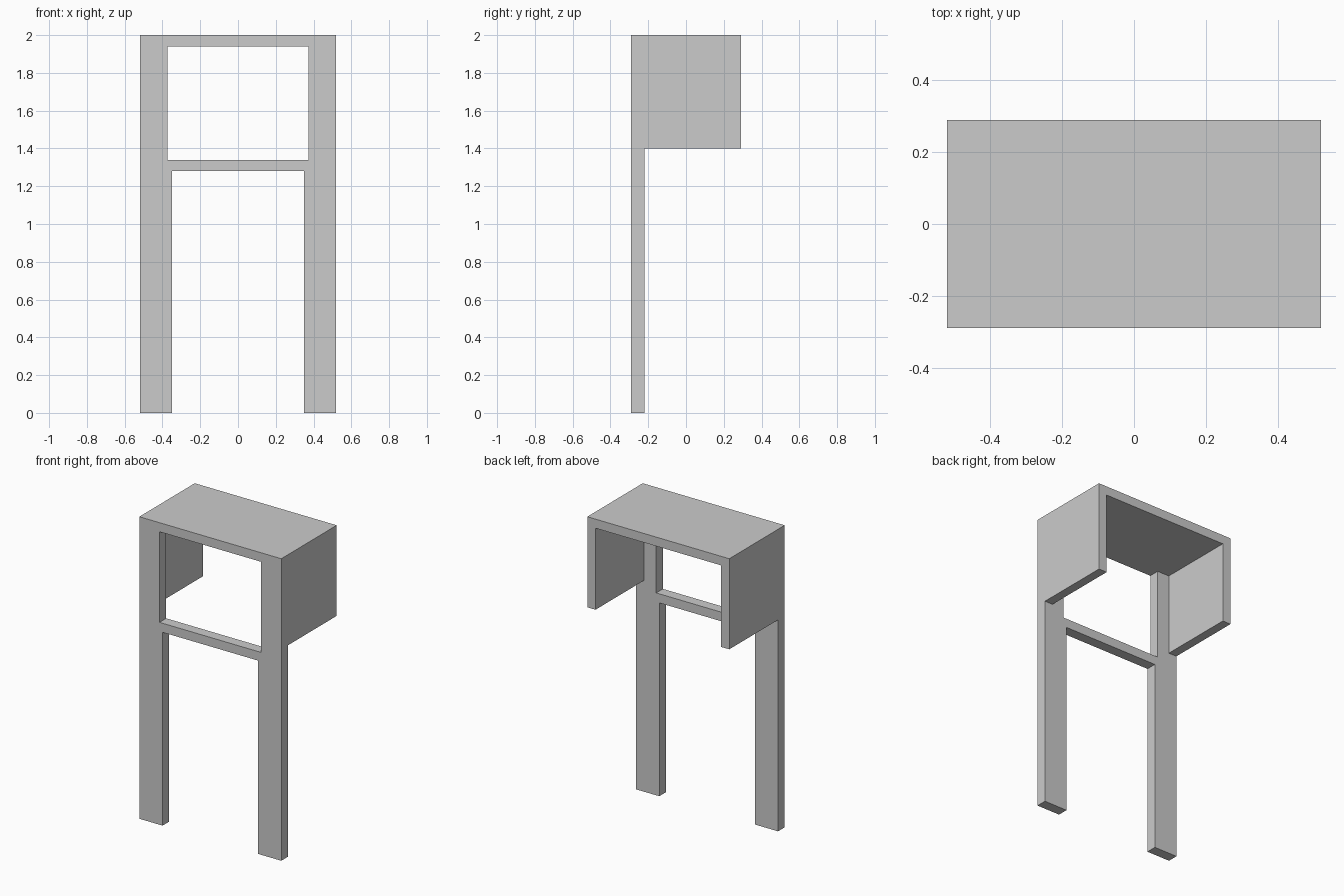
import bpy
import bmesh

if "Cube" in bpy.data.objects:
    bpy.data.objects.remove(bpy.data.objects["Cube"])

W, D, H = 0.52, 0.29, 2.0      # half width, half depth, height
T = 0.06                       # board thickness
BACK = -0.22                   # rear of the front frame


def extrude_profile(name, pts, y0, y1):
    """Solid from an x-z outline extruded along y."""
    bm = bmesh.new()
    face = bm.faces.new([bm.verts.new((x, y0, z)) for x, z in pts])
    new = bmesh.ops.extrude_face_region(bm, geom=[face])["geom"]
    verts = [v for v in new if isinstance(v, bmesh.types.BMVert)]
    bmesh.ops.translate(bm, vec=(0, y1 - y0, 0), verts=verts)
    bmesh.ops.recalc_face_normals(bm, faces=bm.faces)
    mesh = bpy.data.meshes.new(name)
    bm.to_mesh(mesh)
    bm.free()
    obj = bpy.data.objects.new(name, mesh)
    bpy.context.collection.objects.link(obj)
    return obj


def mirrored(half):
    """Close a right-hand outline with its mirror image."""
    return half + [(-x, z) for x, z in reversed(half)]


def combine(target, tool, operation):
    """Apply a boolean and discard the helper."""
    mod = target.modifiers.new(operation, 'BOOLEAN')
    mod.operation, mod.solver, mod.object = operation, 'EXACT', tool
    bpy.context.view_layer.objects.active = target
    bpy.ops.object.modifier_apply(modifier=mod.name)
    bpy.data.objects.remove(tool)


# Front frame: two legs joined by the rail and the head
stand = extrude_profile("booth_stand", mirrored(
    [(0.35, 1.28), (0.35, 0), (W, 0), (W, H)]), -D, BACK)

# Window opening
window = extrude_profile("window_cutter", mirrored(
    [(0.372, 1.34), (0.372, H - T)]), -D - 0.1, BACK + 0.1)
window.hide_render = True
combine(stand, window, 'DIFFERENCE')

# Hood: roof with two side panels, open at back and below
hood = extrude_profile("hood", mirrored(
    [(W - T, H - T), (W - T, 1.4), (W, 1.4), (W, H)]), -D, D)
combine(stand, hood, 'UNION')
